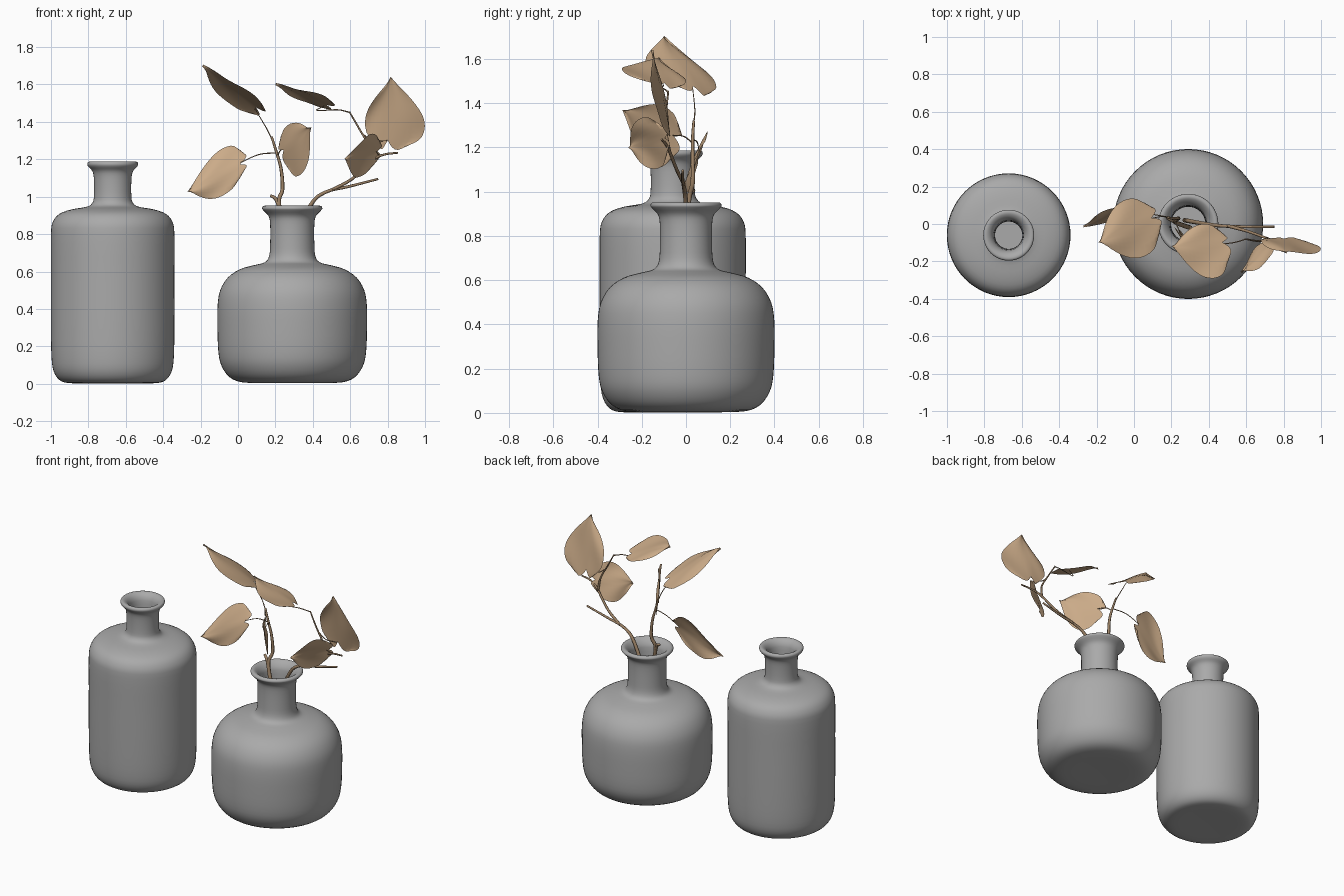
import bpy, bmesh, math
from mathutils import Vector as V


def material(name, rgb):
    m = bpy.data.materials.new(name)
    m.diffuse_color = (*rgb, 1)
    return m


GREY = material("grey_glaze", (0.40, 0.40, 0.40))
TAN = material("dry_leaf_tan", (0.60, 0.41, 0.25))
BROWN = material("twig_brown", (0.33, 0.22, 0.13))


def finish(name, bm, mat):
    me = bpy.data.meshes.new(name)
    bm.to_mesh(me)
    bm.free()
    me.materials.append(mat)
    for p in me.polygons:
        p.use_smooth = True
    ob = bpy.data.objects.new(name, me)
    bpy.context.collection.objects.link(ob)
    return ob


def smooth_path(pts, n=4):
    """Catmull-Rom curve through the points."""
    p = [V(q) for q in pts]
    p = [p[0] * 2 - p[1]] + p + [p[-1] * 2 - p[-2]]
    out = []
    for i in range(1, len(p) - 2):
        a, b, c, d = p[i - 1:i + 3]
        for k in range(n):
            t = k / n
            out.append(0.5 * (2 * b + (c - a) * t + (2 * a - 5 * b + 4 * c - d) * t * t
                              + (3 * b - a - 3 * c + d) * t ** 3))
    return out + [p[-2]]


def bottle(name, cx, cy, profile, segs=64):
    bm = bmesh.new()
    rings = []
    for q in smooth_path(profile, 3):
        r = max(q.x, 0.0005)
        rings.append([bm.verts.new((cx + r * math.cos(2 * math.pi * i / segs),
                                    cy + r * math.sin(2 * math.pi * i / segs), max(q.y, 0)))
                      for i in range(segs)])
    for a, b in zip(rings, rings[1:]):
        for i in range(segs):
            j = (i + 1) % segs
            bm.faces.new((a[i], a[j], b[j], b[i]))
    bm.faces.new(rings[0][::-1])
    bm.faces.new(rings[-1])
    finish(name, bm, GREY)


# Bottles: outer profile up to the lip, then down the inside
bottle("tall_bottle", -0.67, -0.06, [
    (0, 0.004), (0.15, 0.003), (0.24, 0.004), (0.285, 0.02), (0.315, 0.065), (0.327, 0.14),
    (0.33, 0.3), (0.33, 0.6), (0.33, 0.8), (0.32, 0.865), (0.285, 0.908), (0.22, 0.932),
    (0.14, 0.946), (0.11, 0.965), (0.1, 1.0), (0.1, 1.09), (0.108, 1.135), (0.13, 1.16),
    (0.136, 1.174), (0.13, 1.186), (0.112, 1.185), (0.09, 1.165), (0.078, 1.12), (0.076, 0.97),
    (0.12, 0.92), (0.27, 0.87), (0.3, 0.8), (0.3, 0.12), (0.25, 0.04), (0, 0.03)])
bottle("round_bottle", 0.29, 0.0, [
    (0, 0.006), (0.16, 0.005), (0.27, 0.008), (0.335, 0.035), (0.378, 0.095), (0.395, 0.17),
    (0.4, 0.3), (0.399, 0.42), (0.385, 0.5), (0.345, 0.567), (0.28, 0.612), (0.2, 0.635),
    (0.145, 0.65), (0.123, 0.685), (0.118, 0.75), (0.118, 0.85), (0.126, 0.895), (0.152, 0.924),
    (0.161, 0.937), (0.154, 0.95), (0.135, 0.949), (0.108, 0.92), (0.097, 0.87), (0.096, 0.68),
    (0.15, 0.62), (0.31, 0.55), (0.365, 0.44), (0.365, 0.17), (0.29, 0.04), (0, 0.03)])

# Leaves: heart-shaped sheets from base, tip and the two widest side points
WIDTHS = [(0, 0.42), (0.06, 0.72), (0.15, 0.93), (0.3, 1.0), (0.45, 0.93), (0.6, 0.74),
          (0.75, 0.47), (0.87, 0.22), (0.94, 0.09), (1, 0.0)]


def leaf(name, base, tip, side_a, side_b, curl=0.03):
    B, T, P, Q = map(V, (base, tip, side_a, side_b))
    axis, half = T - B, (P - Q) / 2
    off = (P + Q) / 2 - (B + axis * 0.3)
    nrm = axis.cross(half).normalized()
    bm = bmesh.new()
    cols = 12
    rows = []
    for q in smooth_path(WIDTHS, 2):
        u, w = q.x, max(q.y, 0.002)
        row = []
        for i in range(cols + 1):
            v = i / cols * 2 - 1
            a = abs(v)
            lobe = 0.14 * (1 - u) ** 3 * math.sin(min(a * 0.85, 1) * math.pi)
            fade = max(0, 1 - ((u - 0.3) / 0.7) ** 2)
            bend = curl * (a * a * w - 0.4) * fade + 0.01 * math.sin(7 * u + 3 * v) * a
            row.append(bm.verts.new(B + axis * (u - lobe) + half * (v * w)
                                    + off * (v * v * fade) + nrm * bend))
        rows.append(row)
    for r, s in zip(rows, rows[1:]):
        for i in range(cols):
            bm.faces.new((r[i], r[i + 1], s[i + 1], s[i]))
    finish(name, bm, TAN)


leaf("leaf_top_left", (0.09, 0.03, 1.47), (-0.19, -0.10, 1.70), (-0.06, 0.125, 1.52), (0.06, -0.17, 1.575))
leaf("leaf_top_middle", (0.47, -0.10, 1.485), (0.20, -0.12, 1.60), (0.36, 0.0, 1.51), (0.42, -0.29, 1.56), 0.02)
leaf("leaf_top_right", (0.80, -0.085, 1.30), (0.815, -0.155, 1.64), (0.68, -0.09, 1.41), (1.0, -0.13, 1.385), 0.02)
leaf("leaf_low_right", (0.75, -0.10, 1.24), (0.575, -0.26, 1.20), (0.64, -0.13, 1.105), (0.70, -0.20, 1.335), 0.02)
leaf("leaf_centre", (0.25, -0.05, 1.25), (0.39, -0.285, 1.37), (0.335, -0.17, 1.12), (0.265, -0.10, 1.385), 0.02)
leaf("leaf_low_left", (0.01, 0.06, 1.17), (-0.27, -0.01, 1.025), (-0.09, 0.085, 1.255), (-0.085, 0.01, 1.005), 0.02)


# Twigs: tapered tubes along smooth paths
def twig(name, pts, r0, r1, sides=8):
    path = smooth_path(pts, 4)
    bm = bmesh.new()
    rings = []
    for k, p in enumerate(path):
        d = (path[min(k + 1, len(path) - 1)] - path[max(k - 1, 0)]).normalized()
        e = d.cross(V((0, 1, 0.1))).normalized()
        f = d.cross(e)
        r = r0 + (r1 - r0) * k / (len(path) - 1)
        rings.append([bm.verts.new(p + (e * math.cos(2 * math.pi * i / sides)
                                        + f * math.sin(2 * math.pi * i / sides)) * r)
                      for i in range(sides)])
    for a, b in zip(rings, rings[1:]):
        for i in range(sides):
            j = (i + 1) % sides
            bm.faces.new((a[i], a[j], b[j], b[i]))
    bm.faces.new(rings[0])
    bm.faces.new(rings[-1][::-1])
    bmesh.ops.recalc_face_normals(bm, faces=bm.faces)
    finish(name, bm, BROWN)


twig("left_branch", [(0.30, -0.02, 0.70), (0.22, 0.01, 0.95), (0.238, 0.03, 1.04), (0.23, 0.03, 1.15),
                     (0.205, 0.03, 1.24), (0.18, 0.035, 1.32)], 0.013, 0.006)
twig("left_branch_stub", [(0.22, 0.01, 0.95), (0.20, 0.02, 0.99), (0.175, 0.035, 1.005)], 0.011, 0.008)
twig("right_branch", [(0.27, 0.02, 0.70), (0.385, 0.0, 0.95), (0.47, -0.01, 1.025), (0.595, -0.015, 1.055),
                      (0.75, -0.015, 1.095)], 0.012, 0.006)
twig("right_upper_branch", [(0.50, -0.01, 1.035), (0.61, -0.04, 1.095), (0.72, -0.08, 1.195),
                            (0.78, -0.10, 1.225), (0.855, -0.11, 1.235)], 0.009, 0.005)
twig("right_rising_branch", [(0.71, -0.075, 1.185), (0.70, -0.09, 1.27), (0.65, -0.09, 1.36),
                             (0.595, -0.08, 1.455)], 0.007, 0.004)
# Hair-thin leaf stalks
for name, pts in {
    "stalk_top_left": [(0.18, 0.035, 1.31), (0.15, 0.04, 1.37), (0.09, 0.03, 1.47)],
    "stalk_top_middle": [(0.60, -0.08, 1.45), (0.53, -0.10, 1.465), (0.42, -0.11, 1.46), (0.46, -0.10, 1.485)],
    "stalk_top_right": [(0.66, -0.09, 1.34), (0.72, -0.09, 1.30), (0.80, -0.085, 1.30)],
    "stalk_low_right": [(0.72, -0.08, 1.195), (0.75, -0.09, 1.22), (0.74, -0.11, 1.24)],
    "stalk_centre": [(0.21, 0.03, 1.22), (0.23, -0.01, 1.25), (0.255, -0.06, 1.255)],
    "stalk_low_left": [(0.21, 0.03, 1.235), (0.11, 0.05, 1.225), (0.01, 0.06, 1.18)],
}.items():
    twig(name, pts, 0.0035, 0.002, 6)
